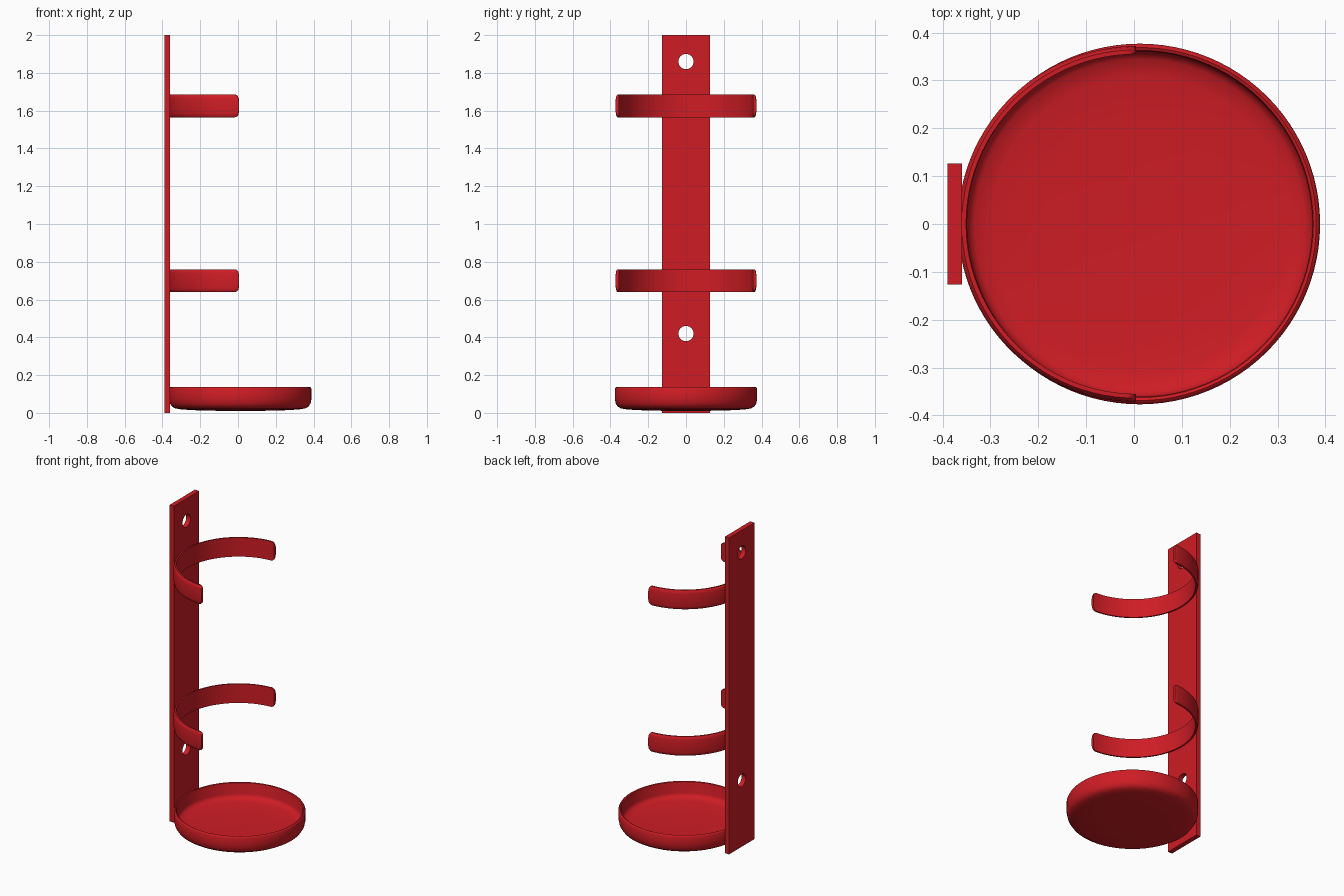
import bpy, bmesh
from math import sin, cos, pi, sqrt, radians

if "Cube" in bpy.data.objects:
    bpy.data.objects.remove(bpy.data.objects["Cube"])

red = bpy.data.materials.new("red_plastic")
red.diffuse_color = (0.62, 0.012, 0.018, 1)
red.use_nodes = True
red.node_tree.nodes["Principled BSDF"].inputs["Base Color"].default_value = red.diffuse_color


def finish(name, bm, smooth=True):
    bmesh.ops.recalc_face_normals(bm, faces=bm.faces)
    me = bpy.data.meshes.new(name)
    bm.to_mesh(me)
    bm.free()
    ob = bpy.data.objects.new(name, me)
    bpy.context.collection.objects.link(ob)
    me.materials.append(red)
    bpy.ops.object.select_all(action='DESELECT')
    ob.select_set(True)
    bpy.context.view_layer.objects.active = ob
    if smooth:
        bpy.ops.object.shade_smooth_by_angle(angle=radians(35))
    return ob


# Wall plate with two screw holes
bm = bmesh.new()
bmesh.ops.create_cube(bm, size=1)
bmesh.ops.scale(bm, vec=(0.03, 0.253, 2), verts=bm.verts)
bmesh.ops.translate(bm, vec=(-0.375, 0, 1), verts=bm.verts)
plate = finish("wall_plate", bm, smooth=False)
for z in (0.42, 1.86):
    bpy.ops.mesh.primitive_cylinder_add(vertices=40, radius=0.04, depth=0.2,
                                        location=(-0.375, 0, z), rotation=(0, pi / 2, 0))
    cutter = bpy.context.object
    cutter.hide_render = True
    bpy.context.view_layer.objects.active = plate
    mod = plate.modifiers.new("screw_hole", 'BOOLEAN')
    mod.operation, mod.object, mod.solver = 'DIFFERENCE', cutter, 'EXACT'
    bpy.ops.object.modifier_apply(modifier=mod.name)
    bpy.data.objects.remove(cutter)
bpy.ops.object.select_all(action='DESELECT')
plate.select_set(True)
bpy.context.view_layer.objects.active = plate
bpy.ops.object.shade_smooth_by_angle(angle=radians(35))

# Round tray: lathed shell with a softly rounded underside
profile = [(0, 0.01), (0.2, 0.012), (0.31, 0.018), (0.345, 0.024), (0.362, 0.034),
           (0.372, 0.05), (0.377, 0.075), (0.377, 0.128), (0.374, 0.134), (0.369, 0.137),
           (0.363, 0.134), (0.361, 0.128), (0.361, 0.065), (0.356, 0.052), (0.345, 0.043),
           (0.31, 0.036), (0.2, 0.03), (0, 0.028)]
bm = bmesh.new()
vs = [bm.verts.new((r, 0, z)) for r, z in profile]
es = [bm.edges.new(p) for p in zip(vs, vs[1:])]
bmesh.ops.spin(bm, geom=vs + es, cent=(0, 0, 0), axis=(0, 0, 1), angle=2 * pi, steps=96)
bmesh.ops.remove_doubles(bm, verts=bm.verts, dist=1e-4)
bmesh.ops.translate(bm, vec=(0.012, 0, 0), verts=bm.verts)
finish("tray", bm)


# Half-ring clips: arched band section, corners rounded at the free ends
def clip(name, zc, h=0.06, corner=0.022):
    section = [(0.355, -1), (0.364, -1), (0.369, -0.9), (0.372, -0.65),
               (0.372, 0.65), (0.369, 0.9), (0.364, 1), (0.355, 1)]
    ends = [corner * (1 - cos(i * pi / 12)) / 0.37 for i in range(7)]
    body = [ends[-1] + (pi - 2 * ends[-1]) * i / 48 for i in range(1, 48)]
    angles = ends + body + [pi - a for a in reversed(ends)]
    bm = bmesh.new()
    rings = []
    for a in angles:
        s = min(a, pi - a) * 0.37
        d = max(0, corner - s)
        hh = h - corner + sqrt(max(0, corner ** 2 - d ** 2))
        t = a + pi / 2
        rings.append([bm.verts.new((0.004 + r * cos(t), r * sin(t), zc + k * hh))
                      for r, k in section])
    n = len(section)
    for a, b in zip(rings, rings[1:]):
        for i in range(n):
            j = (i + 1) % n
            bm.faces.new((a[i], a[j], b[j], b[i]))
    bm.faces.new(rings[0])
    bm.faces.new(rings[-1])
    finish(name, bm)


clip("lower_clip", 0.70)
clip("upper_clip", 1.625)
